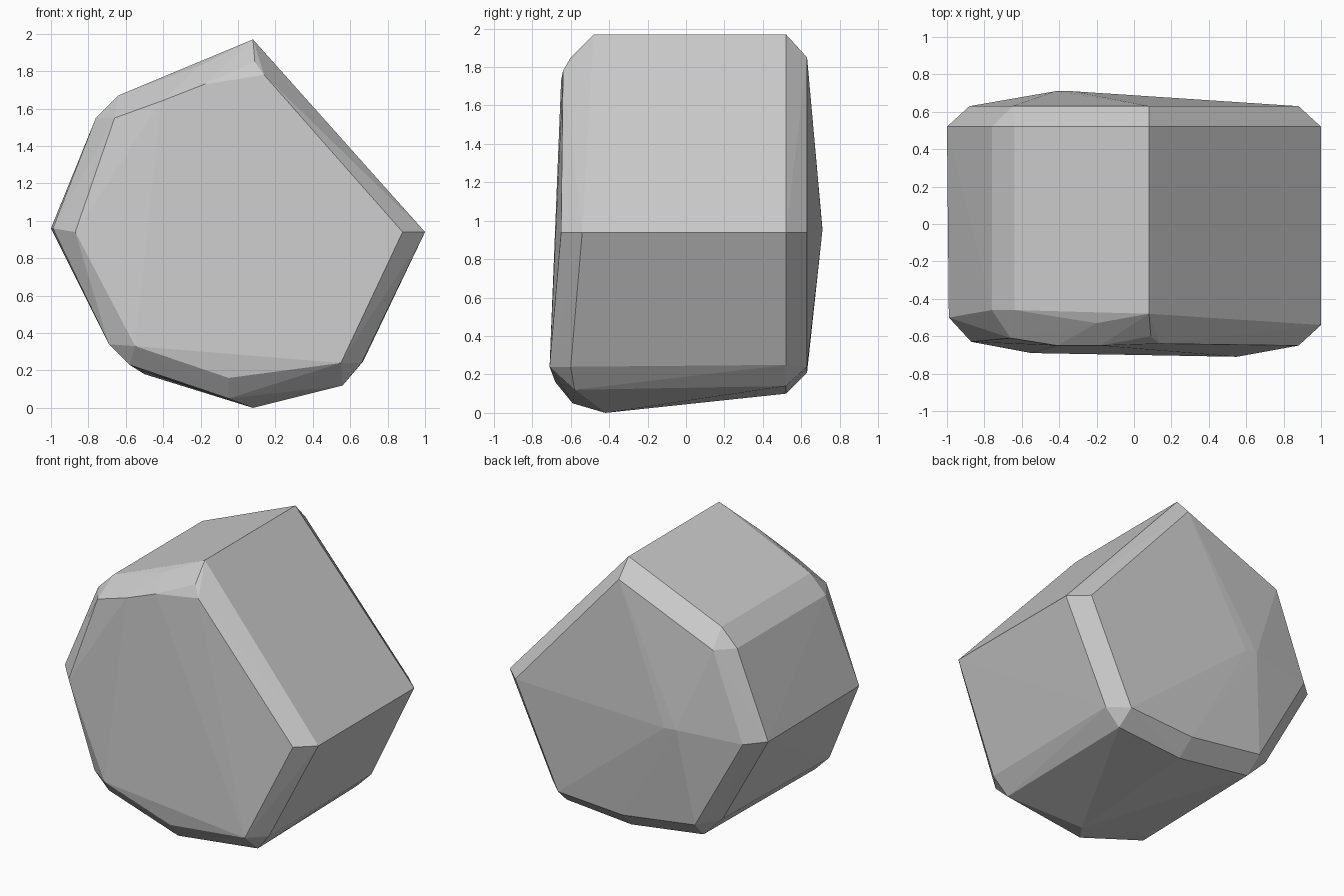
import bpy, bmesh

if "Cube" in bpy.data.objects:
    bpy.data.objects.remove(bpy.data.objects["Cube"])

# Back rings: (x, z) outlines lying in constant-y planes
back_outer = [(.08, 1.97), (1, .94), (.67, .25), (.56, .14), (.06, .1), (-.5, .18),
              (-.65, .33), (-1, .96), (-.76, 1.55), (-.64, 1.67)]
back_inner = [(.08, 1.85), (.88, .94), (.55, .24), (.05, .21), (-.51, .29),
              (-.88, .95), (-.65, 1.55)]
# Low ridge on the back face
ridge = [(-.42, .71, .96), (-.33, .71, .95)]
# Front rim and the slightly tilted front face, (x, y, z)
front_outer = [(.08, -.48, 1.97), (1, -.54, .94), (.66, -.6, .24), (.56, -.58, .12),
               (.08, -.42, 0), (-.05, -.59, .05), (-.52, -.5, .2), (-.58, -.6, .23),
               (-.69, -.6, .34), (-.99, -.5, .96), (-.76, -.46, 1.55),
               (-.64, -.46, 1.67), (-.2, -.53, 1.83)]
front_inner = [(.09, -.6, 1.85), (.14, -.64, 1.78), (.88, -.65, .94), (.55, -.71, .24),
               (-.05, -.68, .16), (-.55, -.69, .33), (-.87, -.63, .94),
               (-.66, -.61, 1.55), (-.41, -.65, 1.64), (-.18, -.65, 1.73)]

points = [(x, .52, z) for x, z in back_outer]
points += [(x, .63, z) for x, z in back_inner]
points += ridge + front_outer + front_inner

# Faceted boulder as the convex hull of its corner points
bm = bmesh.new()
for p in points:
    bm.verts.new(p)
bmesh.ops.convex_hull(bm, input=bm.verts[:])
bmesh.ops.delete(bm, geom=[v for v in bm.verts if not v.link_faces], context='VERTS')
bmesh.ops.recalc_face_normals(bm, faces=bm.faces[:])

mesh = bpy.data.meshes.new("boulder")
bm.to_mesh(mesh)
bm.free()
boulder = bpy.data.objects.new("boulder", mesh)
bpy.context.collection.objects.link(boulder)
